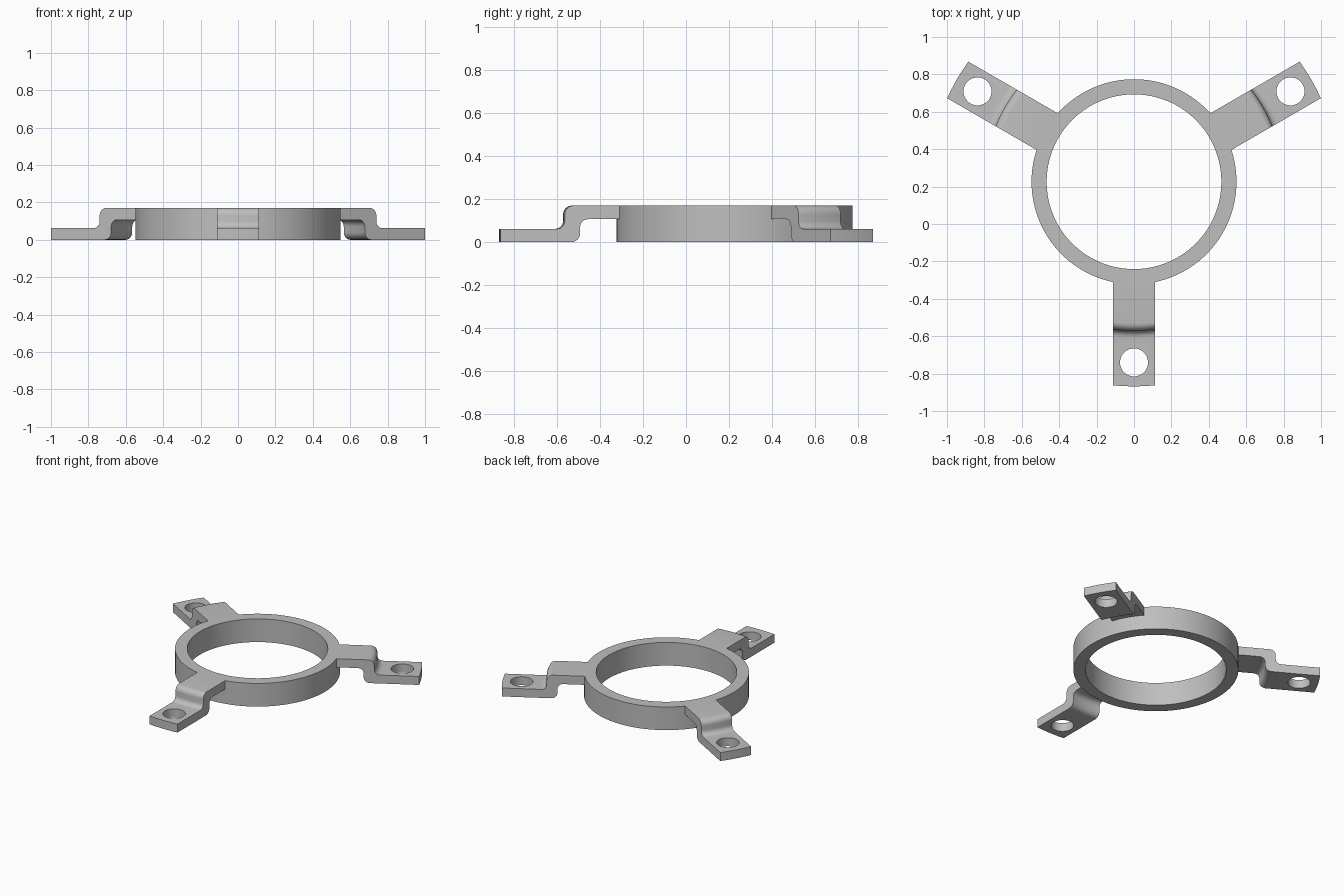
import bpy, bmesh, math
from mathutils import Vector, Matrix

cube = bpy.data.objects.get("Cube")
if cube:
    bpy.data.objects.remove(cube, do_unlink=True)

CENTRE_Y = 0.226          # ring axis
R_OUT, R_IN, HEIGHT = 0.548, 0.467, 0.17
HALF_WIDTH, R_TIP = 0.113, 1.094
THICK, R_HOLE, HOLE_AT = 0.062, 0.075, 0.966

grey = bpy.data.materials.new("light grey")
grey.use_nodes = True
colour = (0.52, 0.52, 0.52, 1)
grey.diffuse_color = colour
grey.node_tree.nodes["Principled BSDF"].inputs["Base Color"].default_value = colour


def make_object(name, bm):
    bmesh.ops.recalc_face_normals(bm, faces=bm.faces)
    mesh = bpy.data.meshes.new(name)
    bm.to_mesh(mesh)
    bm.free()
    mesh.materials.append(grey)
    obj = bpy.data.objects.new(name, mesh)
    bpy.context.collection.objects.link(obj)
    return obj


def cylinder(name, radius, z0, z1, x=0, y=0, sides=96):
    bm = bmesh.new()
    bmesh.ops.create_cone(bm, cap_ends=True, segments=sides, radius1=radius,
                          radius2=radius, depth=z1 - z0,
                          matrix=Matrix.Translation((x, y, (z0 + z1) / 2)))
    return make_object(name, bm)


def combine(target, tool, operation):
    """Apply a boolean and discard the tool."""
    bpy.ops.object.select_all(action='DESELECT')
    bpy.context.view_layer.objects.active = target
    target.select_set(True)
    mod = target.modifiers.new("combine", 'BOOLEAN')
    mod.operation, mod.solver, mod.object = operation, 'EXACT', tool
    bpy.ops.object.modifier_apply(modifier=mod.name)
    bpy.data.objects.remove(tool, do_unlink=True)


def rounded(corners, steps=6):
    """Outline of (radius, z, fillet) corners with right-angle fillets."""
    points = []
    for i, (r, z, f) in enumerate(corners):
        p = Vector((r, z))
        if not f:
            points.append(p)
            continue
        a = (Vector(corners[i - 1][:2]) - p).normalized() * f
        b = (Vector(corners[(i + 1) % len(corners)][:2]) - p).normalized() * f
        for k in range(steps + 1):
            t = k / steps * math.pi / 2
            points.append(p + a * (1 - math.sin(t)) + b * (1 - math.cos(t)))
    return points


# Stepped arm section, swept on arcs concentric with the ring
section = rounded([(0.51, HEIGHT, 0), (0.797, HEIGHT, 0.04), (0.797, THICK, 0.037),
                   (R_TIP, THICK, 0), (R_TIP, 0, 0), (0.727, 0, 0.04),
                   (0.727, 0.107, 0.037), (0.51, 0.107, 0)])


def make_arm(columns=8):
    bm = bmesh.new()
    rows = []
    for c in range(columns + 1):
        x = HALF_WIDTH * (2 * c / columns - 1)
        rows.append([bm.verts.new((x, -math.sqrt(p.x ** 2 - x * x), p.y)) for p in section])
    n = len(section)
    for a, b in zip(rows, rows[1:]):
        for i in range(n):
            bm.faces.new((a[i], a[(i + 1) % n], b[(i + 1) % n], b[i]))
    bm.faces.new(rows[0])
    bm.faces.new(rows[-1])
    arm = make_object("mounting_arm", bm)
    combine(arm, cylinder("screw_hole", R_HOLE, -0.1, 0.1, 0, -HOLE_AT, 48), 'DIFFERENCE')
    return arm


# Ring with three arms merged into it, then bored out
body = cylinder("ring_with_arms", R_OUT, 0, HEIGHT, sides=128)
for k in range(3):
    arm = make_arm()
    arm.data.transform(Matrix.Rotation(math.radians(120 * k), 4, 'Z'))
    combine(body, arm, 'UNION')
combine(body, cylinder("bore", R_IN, -0.1, HEIGHT + 0.1, sides=128), 'DIFFERENCE')

body.data.transform(Matrix.Translation((0, CENTRE_Y, 0)))
bpy.ops.object.select_all(action='DESELECT')
bpy.context.view_layer.objects.active = body
body.select_set(True)
bpy.ops.object.shade_smooth_by_angle(angle=math.radians(30))
